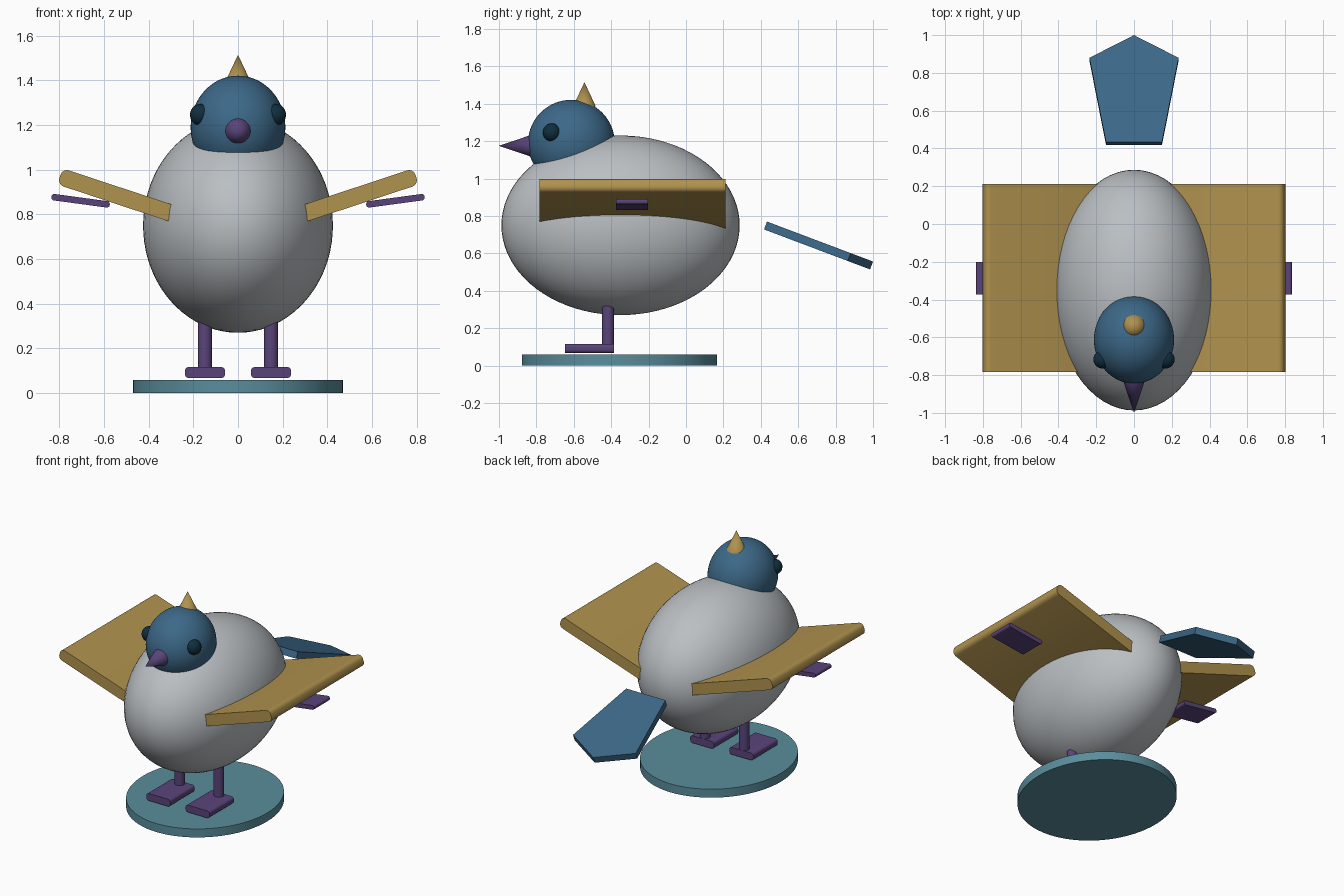
import bpy, bmesh
from math import radians, cos, sin, pi
from mathutils import Matrix, Vector

if "Cube" in bpy.data.objects:
    bpy.data.objects.remove(bpy.data.objects["Cube"])


def material(name, rgb):
    """Flat colour given as sRGB 0-255, stored linear."""
    lin = [(c / 255 / 12.92) if c < 11 else ((c / 255 + 0.055) / 1.055) ** 2.4 for c in rgb]
    m = bpy.data.materials.new(name)
    m.diffuse_color = (*lin, 1)
    m.use_nodes = True
    m.node_tree.nodes["Principled BSDF"].inputs["Base Color"].default_value = m.diffuse_color
    return m


GREY = material("pale grey", (186, 191, 195))
BLUE = material("slate blue", (60, 104, 136))
GOLD = material("ochre", (176, 146, 78))
PURPLE = material("plum", (90, 68, 122))
TEAL = material("dusty teal", (90, 141, 156))
DARK = material("dark navy", (16, 46, 62))


def finish(name, bm, mat, matrix=Matrix()):
    """Turn a bmesh into an object, smooth with sharp creases."""
    bm.transform(matrix)
    bmesh.ops.recalc_face_normals(bm, faces=bm.faces)
    me = bpy.data.meshes.new(name)
    bm.to_mesh(me)
    bm.free()
    me.polygons.foreach_set("use_smooth", [True] * len(me.polygons))
    me.set_sharp_from_angle(angle=radians(32))
    me.materials.append(mat)
    ob = bpy.data.objects.new(name, me)
    bpy.context.collection.objects.link(ob)
    return ob


def ellipsoid(name, centre, radii, mat, u=64, v=40):
    bm = bmesh.new()
    bmesh.ops.create_uvsphere(bm, u_segments=u, v_segments=v, radius=1)
    finish(name, bm, mat, Matrix.Translation(centre) @ Matrix.Diagonal((*radii, 1)))


def cone(name, centre, r1, r2, depth, mat, rot=Matrix(), scale=(1, 1, 1), sides=48):
    bm = bmesh.new()
    bmesh.ops.create_cone(bm, cap_ends=True, segments=sides, radius1=r1, radius2=r2, depth=depth)
    finish(name, bm, mat, Matrix.Translation(centre) @ rot @ Matrix.Diagonal((*scale, 1)))


def slab(name, centre, size, round_radius, tilt, mat):
    """Box whose edges along y are rounded, tilted about y."""
    bm = bmesh.new()
    bmesh.ops.create_cube(bm, size=1, matrix=Matrix.Diagonal((*size, 1)))
    edges = [e for e in bm.edges if abs(e.verts[0].co.y - e.verts[1].co.y) > size[1] / 2]
    bmesh.ops.bevel(bm, geom=edges, offset=round_radius, segments=6, profile=0.5, affect='EDGES')
    finish(name, bm, mat, Matrix.Translation(centre) @ Matrix.Rotation(tilt, 4, 'Y'))


# Oval stand
cone("stand", (0, -0.355, 0.029), 1, 1, 0.058, TEAL, scale=(0.47, 0.522, 1), sides=72)

# Egg-shaped body and round head
ellipsoid("body", (0, -0.35, 0.75), (0.425, 0.637, 0.48), GREY)
ellipsoid("head", (0, -0.613, 1.19), (0.212, 0.232, 0.231), BLUE)

# Beak and crest spike
cone("beak", (0, -0.91, 1.175), 0.061, 0, 0.18, PURPLE, rot=Matrix.Rotation(pi / 2, 4, 'X'))
cone("crest", (0, -0.543, 1.45), 0.061, 0, 0.13, GOLD)

# Paired parts
WING_TILT = radians(18.3)
WING_LENGTH = 0.72
for s, side in ((-1, "left"), (1, "right")):
    ellipsoid(f"{side}_eye", (s * 0.167, -0.717, 1.246), (0.048, 0.048, 0.049), DARK, 32, 20)

    # Wing rises outwards; its root is buried in the body
    wx = 0.797 - cos(WING_TILT) * WING_LENGTH / 2
    wz = 0.97 - sin(WING_TILT) * WING_LENGTH / 2
    slab(f"{side}_wing", (s * wx, -0.285, wz), (WING_LENGTH, 0.995, 0.076), 0.03,
         -s * WING_TILT, GOLD)

    # Small plate hanging below the wing
    slab(f"{side}_wing_plate", (s * 0.705, -0.288, 0.861), (0.264, 0.171, 0.029), 0.013,
         -s * radians(7.7), PURPLE)

    # Leg and foot
    cone(f"{side}_leg", (s * 0.148, -0.417, 0.235), 0.032, 0.032, 0.31, PURPLE, sides=32)
    slab(f"{side}_foot", (s * 0.148, -0.516, 0.092), (0.18, 0.262, 0.049), 0.018, 0, PURPLE)

# Sloping five-sided tail
outline = [(-0.148, 0.433), (0.148, 0.433), (0.236, 0.88), (0, 1.0), (-0.236, 0.88)]
bm = bmesh.new()
top = bm.faces.new([bm.verts.new((x, y, 0.77 - (y - 0.433) * 0.377)) for x, y in outline])
ext = bmesh.ops.extrude_face_region(bm, geom=[top], use_keep_orig=True)
moved = [g for g in ext["geom"] if isinstance(g, bmesh.types.BMVert)]
bmesh.ops.translate(bm, verts=moved, vec=Vector((0, -0.016, -0.042)))
finish("tail", bm, BLUE)
